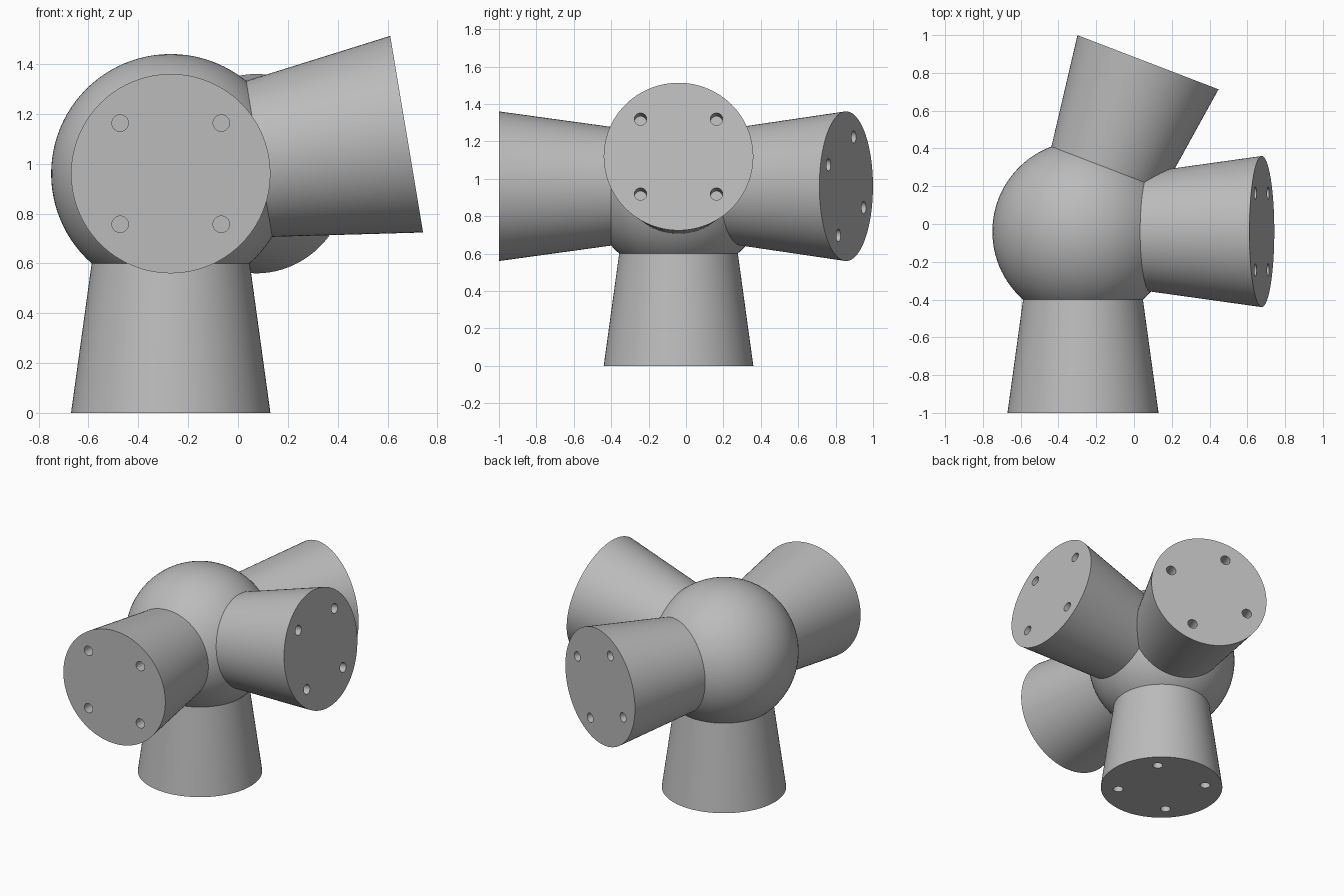
import bpy
from math import radians
from mathutils import Matrix, Vector

cube = bpy.data.objects.get("Cube")
if cube:
    bpy.data.objects.remove(cube, do_unlink=True)

CENTRE = Vector((-0.27, -0.04, 0.96))
LENGTH, START = 0.96, 0.30        # arm end and hidden start, from the ball centre
END_R, START_R = 0.40, 0.309
HOLE_POS, HOLE_R, HOLE_DEPTH = 0.203, 0.033, 0.10

grey = bpy.data.materials.new("light_grey")
grey.use_nodes = True
colour = (0.5, 0.5, 0.5, 1)
grey.diffuse_color = colour
grey.node_tree.nodes["Principled BSDF"].inputs["Base Color"].default_value = colour


def finish(obj, name):
    obj.name = name
    obj.data.materials.clear()
    obj.data.materials.append(grey)
    bpy.ops.object.select_all(action="DESELECT")
    obj.select_set(True)
    bpy.context.view_layer.objects.active = obj
    bpy.ops.object.shade_smooth_by_angle(angle=radians(30))
    return obj


# Central ball
bpy.ops.mesh.primitive_uv_sphere_add(segments=96, ring_count=48, radius=0.48, location=CENTRE)
finish(bpy.context.object, "hub_ball")

# One flared arm along local +z, widest at its end
bpy.ops.mesh.primitive_cone_add(vertices=96, radius1=START_R, radius2=END_R,
                                depth=LENGTH - START, location=(0, 0, (LENGTH + START) / 2))
arm = bpy.context.object
bpy.ops.object.transform_apply(location=True)

# Four blind bolt holes in the end face
for sx in (-1, 1):
    for sy in (-1, 1):
        bpy.ops.mesh.primitive_cylinder_add(vertices=32, radius=HOLE_R, depth=2 * HOLE_DEPTH,
                                            location=(sx * HOLE_POS, sy * HOLE_POS, LENGTH))
        drill = bpy.context.object
        drill.hide_render = True
        cut = arm.modifiers.new("bolt_hole", "BOOLEAN")
        cut.operation, cut.solver, cut.object = "DIFFERENCE", "EXACT", drill
        bpy.context.view_layer.objects.active = arm
        bpy.ops.object.modifier_apply(modifier=cut.name)
        bpy.data.objects.remove(drill, do_unlink=True)
finish(arm, "base_arm")


def turn(degrees, axis):
    return Matrix.Rotation(radians(degrees), 4, axis)


# The same arm pointing down, forward, sideways (tilted up) and backward (swung aside)
poses = {
    "base_arm": turn(180, "X"),
    "front_arm": turn(90, "X"),
    "left_arm": turn(90 - 9.5, "Y"),
    "back_arm": turn(-21, "Z") @ turn(-90, "X") @ turn(21.5, "Z"),
}
for name, pose in poses.items():
    part = arm
    if name != "base_arm":
        part = bpy.data.objects.new(name, arm.data)
        bpy.context.collection.objects.link(part)
        for mod in arm.modifiers:      # keep the same edge smoothing on each copy
            copy = part.modifiers.new(mod.name, mod.type)
            if mod.type == "NODES":
                copy.node_group = mod.node_group
    part.matrix_world = Matrix.Translation(CENTRE) @ pose
